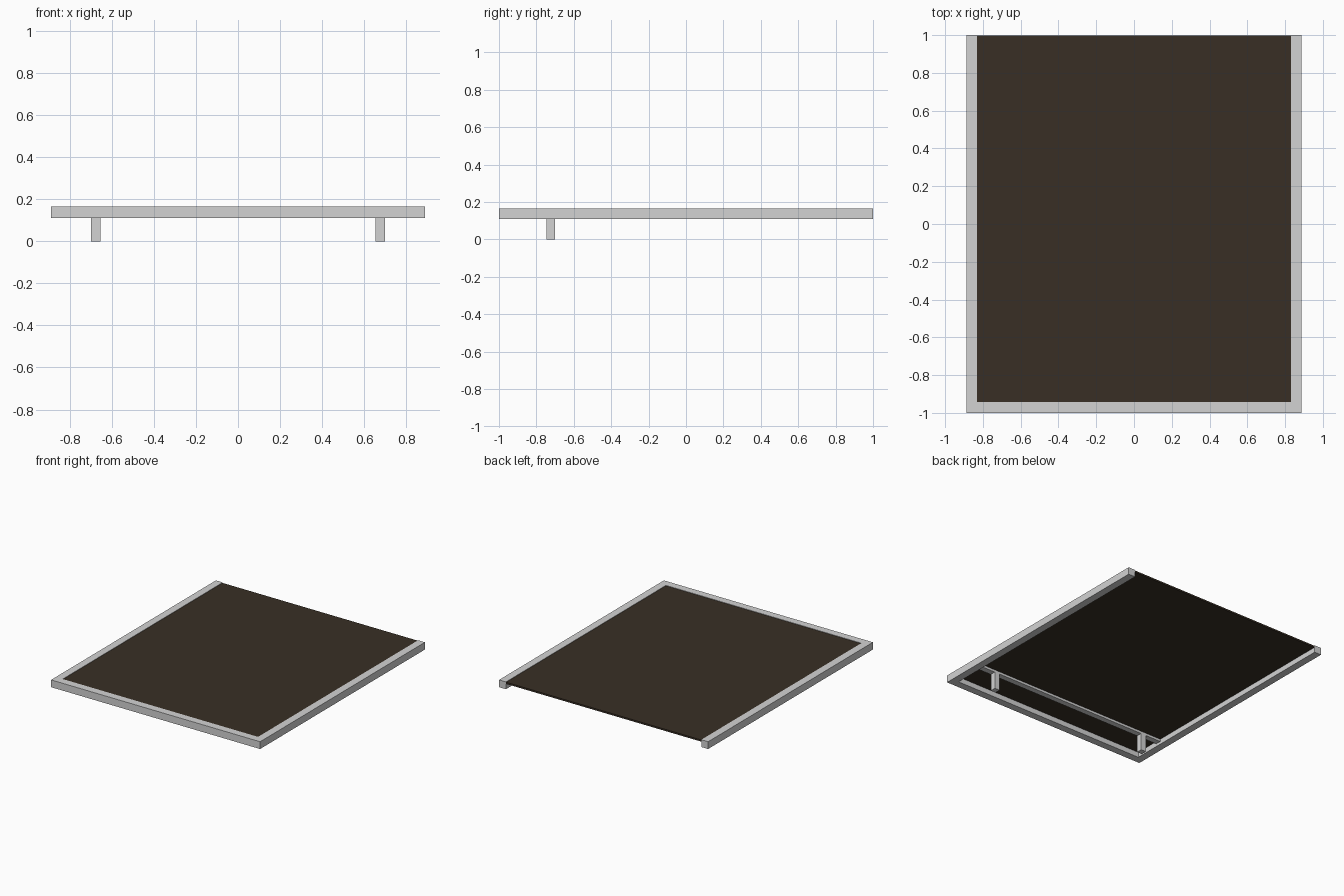
import bpy

if "Cube" in bpy.data.objects:
    bpy.data.objects.remove(bpy.data.objects["Cube"])


def material(name, rgb):
    m = bpy.data.materials.new(name)
    m.diffuse_color = (*rgb, 1.0)
    m.use_nodes = True
    m.node_tree.nodes["Principled BSDF"].inputs["Base Color"].default_value = m.diffuse_color
    return m


METAL = material("light grey metal", (0.65, 0.65, 0.65))
DARK = material("dark brown panel", (0.040, 0.028, 0.018))


def mesh_object(name, verts, faces, mat):
    me = bpy.data.meshes.new(name)
    me.from_pydata(verts, [], faces)
    me.materials.append(mat)
    ob = bpy.data.objects.new(name, me)
    bpy.context.collection.objects.link(ob)
    return ob


def prism(name, outline, z0, z1, mat):
    """Extrude a counter-clockwise outline from z0 to z1."""
    n = len(outline)
    verts = [(x, y, z) for z in (z0, z1) for x, y in outline]
    faces = [tuple(reversed(range(n))), tuple(range(n, 2 * n))]
    faces += [(i, (i + 1) % n, n + (i + 1) % n, n + i) for i in range(n)]
    return mesh_object(name, verts, faces, mat)


def box(name, x0, x1, y0, y1, z0, z1, mat):
    return prism(name, [(x0, y0), (x1, y0), (x1, y1), (x0, y1)], z0, z1, mat)


W, T = 0.888, 0.058          # half width and frame bar width
IN = W - T                   # half width of the opening

# Three-sided frame, open at the back
prism("frame", [(-W, -1), (W, -1), (W, 1), (IN, 1), (IN, -1 + T),
                (-IN, -1 + T), (-IN, 1), (-W, 1)], 0.11, 0.166, METAL)

# Slightly recessed flat panel
box("panel", -IN, IN, -1 + T, 0.998, 0.15, 0.163, DARK)

# Crossbar under the panel
box("crossbar", -IN, IN, -0.745, -0.70, 0.132, 0.15, METAL)

# Pair of short legs below the crossbar
for side, cx in (("left", -0.676), ("right", 0.676)):
    box(side + "_leg", cx - 0.022, cx + 0.022, -0.745, -0.70, 0.0, 0.132, METAL)
